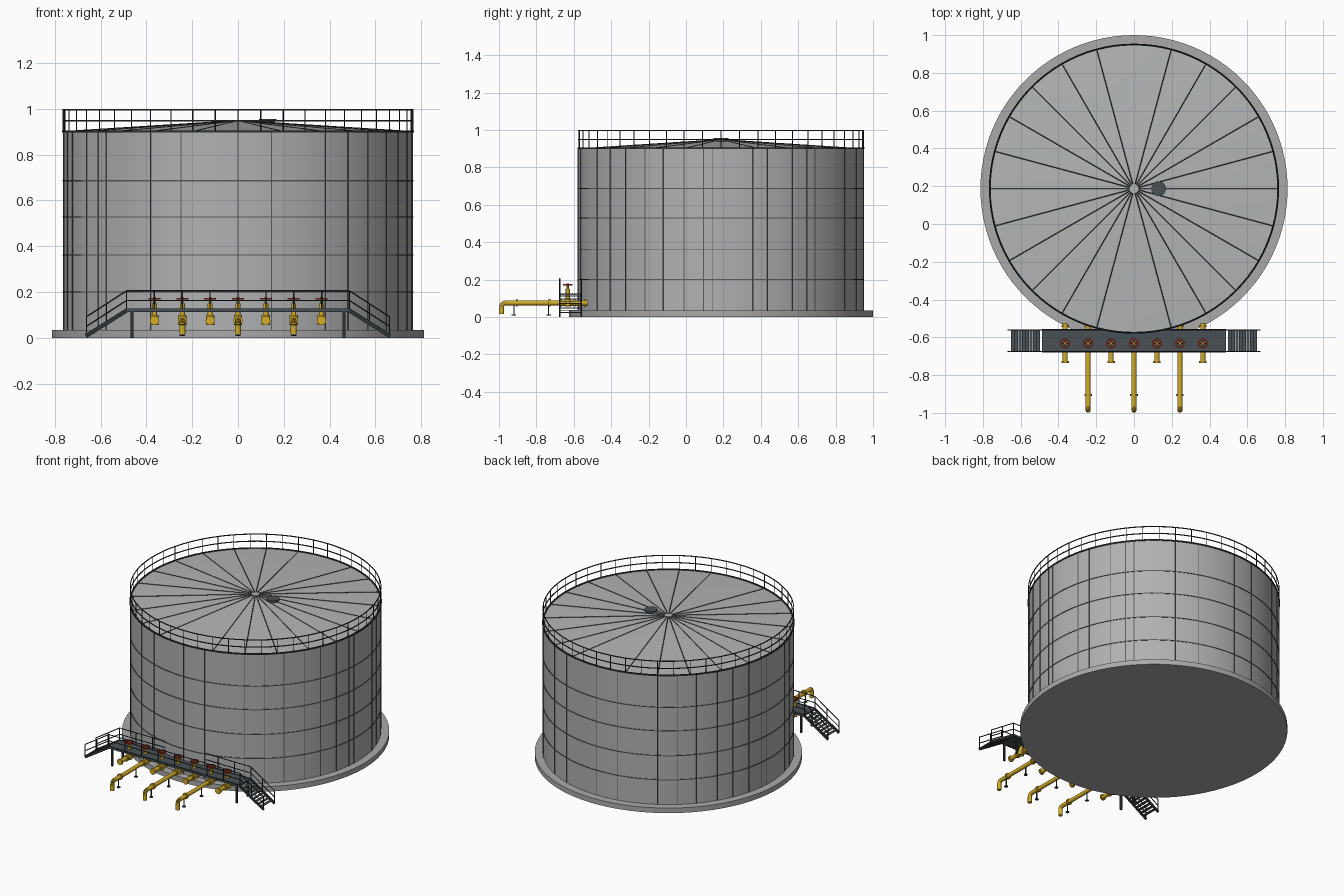
import bpy, bmesh, math
from mathutils import Vector, Matrix

if "Cube" in bpy.data.objects:
    bpy.data.objects.remove(bpy.data.objects["Cube"])

CY = 0.187            # tank axis in y
R = 0.763             # shell radius
EAVE, APEX = 0.90, 0.947


def material(name, rgb):
    m = bpy.data.materials.new(name)
    m.diffuse_color = (*rgb, 1)
    m.use_nodes = True
    m.node_tree.nodes["Principled BSDF"].inputs["Base Color"].default_value = m.diffuse_color
    return m


SHELL = material("shell grey", (0.43, 0.44, 0.45))
ROOF = material("roof grey", (0.45, 0.465, 0.47))
BASE = material("concrete", (0.40, 0.40, 0.40))
SEAM = material("seam grey", (0.10, 0.105, 0.11))
RAIL = material("rail dark", (0.025, 0.032, 0.036))
DECK = material("deck slate", (0.065, 0.08, 0.09))
YELLOW = material("pipe yellow", (0.66, 0.42, 0.02))
RED = material("valve red", (0.45, 0.03, 0.015))


class Part:
    """Collects primitives in one bmesh and turns them into one object."""

    def __init__(self, name, mat, smooth=True):
        self.name, self.mat, self.smooth, self.bm = name, mat, smooth, bmesh.new()

    def rod(self, a, b, r, n=6, r2=None):
        a, b = Vector(a), Vector(b)
        d = b - a
        mx = Matrix.Translation((a + b) / 2) @ d.to_track_quat('Z', 'Y').to_matrix().to_4x4()
        bmesh.ops.create_cone(self.bm, cap_ends=True, segments=n, radius1=r,
                              radius2=r if r2 is None else r2, depth=d.length, matrix=mx)

    def box(self, c, size, rot=None):
        mx = Matrix.Translation(c) @ (rot or Matrix()) @ Matrix.Diagonal((*size, 1))
        bmesh.ops.create_cube(self.bm, size=1, matrix=mx)

    def lathe(self, profile, n, centre=(0, CY), closed=False):
        rings = [[self.bm.verts.new((centre[0] + r * math.cos(2 * math.pi * i / n),
                                     centre[1] + r * math.sin(2 * math.pi * i / n), z))
                  for i in range(n)] for r, z in profile]
        pairs = list(zip(rings, rings[1:]))
        if closed:
            pairs.append((rings[-1], rings[0]))
        for p, q in pairs:
            for i in range(n):
                j = (i + 1) % n
                self.bm.faces.new((p[i], p[j], q[j], q[i]))
        return rings

    def hoop(self, radius, z, w, h, n=96, centre=(0, CY)):
        a, b = w / 2, h / 2
        self.lathe([(radius - a, z - b), (radius + a, z - b),
                    (radius + a, z + b), (radius - a, z + b)], n, centre, True)

    def done(self):
        bmesh.ops.recalc_face_normals(self.bm, faces=self.bm.faces)
        me = bpy.data.meshes.new(self.name)
        self.bm.to_mesh(me)
        self.bm.free()
        me.materials.append(self.mat)
        ob = bpy.data.objects.new(self.name, me)
        bpy.context.collection.objects.link(ob)
        if self.smooth:
            bpy.ops.object.select_all(action='DESELECT')
            ob.select_set(True)
            bpy.context.view_layer.objects.active = ob
            bpy.ops.object.shade_smooth_by_angle(angle=math.radians(35))
        return ob


def polar(deg, r, z):
    """Point around the tank axis; 0 degrees faces the front, 90 faces +x."""
    a = math.radians(deg)
    return Vector((r * math.sin(a), CY - r * math.cos(a), z))


# Foundation slab
p = Part("foundation", BASE)
p.rod((0, CY, 0), (0, CY, 0.034), 0.813, 96)
p.done()

# Tank shell
p = Part("tank_shell", SHELL)
p.rod((0, CY, 0.03), (0, CY, EAVE), R, 96)
p.done()

# Shallow cone roof with a small centre cap
p = Part("roof", ROOF)
p.rod((0, CY, EAVE), (0, CY, APEX), R - 0.002, 96, 0.02)
p.rod((0, CY, APEX - 0.004), (0, CY, APEX + 0.004), 0.025, 16)
p.done()

# Horizontal and vertical plate seams
p = Part("shell_seams", SEAM, False)
for z in (0.2, 0.362, 0.528, 0.686):
    p.hoop(R, z, 0.006, 0.005)
half = (-60, -53, -49, -30, -19, 0, 11, 30, 39, 48, 58, 66, 75, 83, 86.5, 103, 109)
for d in half:
    for deg in (d, d + 180):
        p.box(polar(deg, R, 0.467), (0.004, 0.006, 0.866),
              Matrix.Rotation(math.radians(deg), 4, 'Z'))
p.done()

# Roof rafters radiating from the cap
p = Part("roof_rafters", RAIL, False)
for i in range(24):
    if i % 12:
        p.rod(polar(i * 15, 0.025, APEX), polar(i * 15, R - 0.005, EAVE + 0.001), 0.0022, 4)
p.done()

# Roof hatch
p = Part("roof_hatch", DECK)
p.rod((0.13, CY, 0.93), (0.13, CY, 0.946), 0.032, 20)
p.rod((0.13, CY, 0.946), (0.13, CY, 0.956), 0.039, 20)
p.done()

# Roof edge railing
p = Part("roof_railing", RAIL, False)
p.hoop(R, EAVE + 0.001, 0.01, 0.008)
for z in (0.948, 0.996):
    p.hoop(R, z, 0.005, 0.005)
for i in range(48):
    p.rod(polar(i * 7.5, R, EAVE), polar(i * 7.5, R, 0.996), 0.0025, 4)
p.done()

# Platform and stair dimensions
Y0, Y1, DX, DZ = -0.675, -0.56, 0.487, 0.12
YM = (Y0 + Y1) / 2
FX = 0.662            # foot of the stairs

# Walkway deck and stair treads
p = Part("walkway_deck", DECK, False)
p.box((0, YM, DZ), (2 * DX, Y1 - Y0 + 0.01, 0.01))
for s in (-1, 1):
    for i in range(1, 9):
        t = i / 9
        p.box((s * (DX + (FX - DX) * t), YM, DZ - 0.108 * t), (0.018, Y1 - Y0, 0.004))
p.done()

# Walkway legs, stringers and handrails
p = Part("walkway_frame", RAIL, False)
for y in (Y0, Y1):
    p.box((0, y, DZ), (2 * DX, 0.006, 0.016))
    for z in (0.163, 0.205):
        p.rod((-DX, y, z), (DX, y, z), 0.003, 6)
    for i in range(9):
        x = -DX + i * DX / 4
        p.rod((x, y, DZ), (x, y, 0.205), 0.003, 6)
    for s in (-1, 1):
        p.box((s * 0.463, y, DZ / 2), (0.012, 0.010, DZ))
        slope = math.atan2(0.11, FX - DX)
        p.box((s * (DX + FX) / 2, y, 0.064), (0.212, 0.005, 0.018),
              Matrix.Rotation(s * slope, 4, 'Y'))
        for drop in (0, 0.042):
            p.rod((s * DX, y, 0.205 - drop), (s * FX, y, 0.092 - drop), 0.003, 6)
        for t in (0.5, 1):
            x = s * (DX + (FX - DX) * t)
            p.rod((x, y, DZ - 0.112 * t), (x, y, 0.205 - 0.113 * t), 0.003, 6)
p.done()

# Pipes, valve bodies, wheels and pipe supports
pipes = Part("pipes", YELLOW)
wheels = Part("valve_wheels", RED)
props = Part("pipe_supports", RAIL, False)
PZ, VY = 0.075, -0.632
for i in range(-3, 4):
    x = i * 0.1215
    long = i % 2 == 0
    end = -0.968 if long else -0.735
    pipes.rod((x, -0.525, PZ), (x, end, PZ), 0.013, 16)
    for y in (-0.54, VY - 0.035, VY + 0.035) + ((-0.905,) if long else (-0.73,)):
        pipes.rod((x, y - 0.005, PZ), (x, y + 0.005, PZ), 0.02, 16)
    if long:
        # rounded elbow turning down to the ground
        pts = [(x, end - 0.018 * math.sin(a), PZ - 0.018 * (1 - math.cos(a)))
               for a in (k * math.pi / 8 for k in range(5))]
        for a, b in zip(pts, pts[1:]):
            pipes.rod(a, b, 0.013, 16)
        pipes.rod(pts[-1], (x, end - 0.018, 0.015), 0.013, 16)
        for y in (-0.92, -0.735):
            props.box((x, y, 0.036), (0.005, 0.005, 0.056))
            props.hoop(0.008, 0.01, 0.008, 0.004, 8, (x, y))
    # valve body, bonnet and stem
    pipes.rod((x, VY, PZ - 0.018), (x, VY, PZ + 0.025), 0.018, 16)
    pipes.rod((x, VY, PZ + 0.02), (x, VY, 0.15), 0.011, 12)
    pipes.rod((x, VY, 0.14), (x, VY, 0.178), 0.006, 10)
    # hand wheel with four spokes
    wheels.hoop(0.023, 0.171, 0.007, 0.008, 20, (x, VY))
    for size in ((0.044, 0.006, 0.005), (0.006, 0.044, 0.005)):
        wheels.box((x, VY, 0.171), size)
for p in (pipes, wheels, props):
    p.done()
